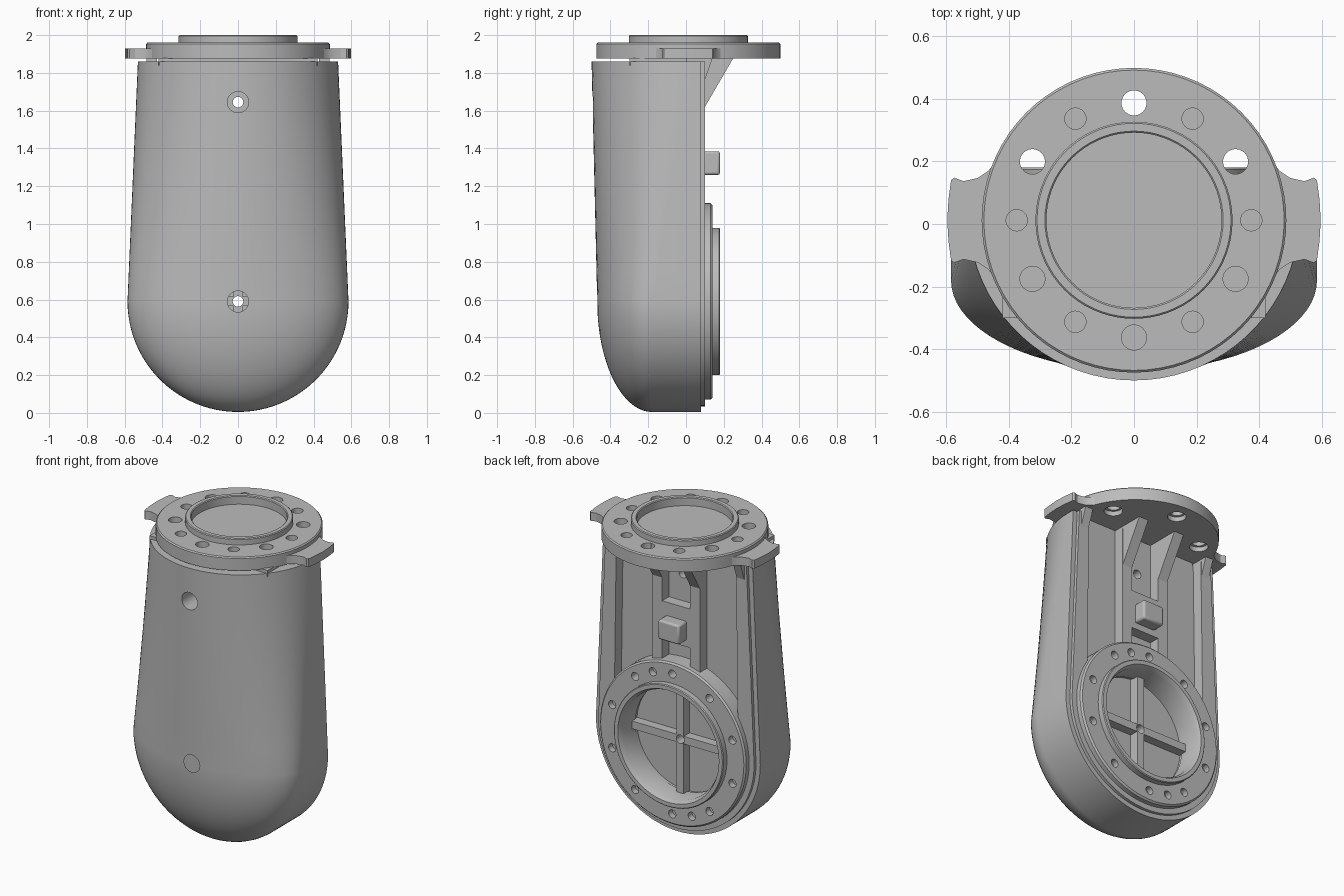
import bpy, bmesh, math
from mathutils import Vector

if "Cube" in bpy.data.objects:
    bpy.data.objects.remove(bpy.data.objects["Cube"], do_unlink=True)

grey = bpy.data.materials.new("cast_grey")
grey.use_nodes = True
colour = (0.5, 0.5, 0.5, 1)
grey.diffuse_color = colour
grey.node_tree.nodes["Principled BSDF"].inputs["Base Color"].default_value = colour

AXIS_Z = 0.59       # height of the round end's centre
R_LOW, R_TOP = 0.585, 0.53
TOP, BACK = 1.86, 0.08
FLANGE_Y = 0.012


def finish(name, bm):
    bmesh.ops.remove_doubles(bm, verts=bm.verts[:], dist=1e-5)
    bmesh.ops.recalc_face_normals(bm, faces=bm.faces[:])
    mesh = bpy.data.meshes.new(name)
    bm.to_mesh(mesh)
    bm.free()
    mesh.materials.append(grey)
    ob = bpy.data.objects.new(name, mesh)
    bpy.context.collection.objects.link(ob)
    return ob


def prism(name, outline, axis, lo, hi):
    """Extrude a 2D outline along an axis; the outline lies in the other two axes."""
    def place(p, h):
        q = list(p)
        q.insert(axis, h)
        return q
    bm = bmesh.new()
    a = [bm.verts.new(place(p, lo)) for p in outline]
    b = [bm.verts.new(place(p, hi)) for p in outline]
    bm.faces.new(a)
    bm.faces.new(b)
    n = len(a)
    for i in range(n):
        j = (i + 1) % n
        bm.faces.new((a[i], a[j], b[j], b[i]))
    return finish(name, bm)


def box(name, x0, x1, y0, y1, z0, z1):
    return prism(name, [(x0, y0), (x1, y0), (x1, y1), (x0, y1)], 2, z0, z1)


def circle(cx, cy, r, n=32):
    return [(cx + r * math.cos(2 * math.pi * i / n), cy + r * math.sin(2 * math.pi * i / n))
            for i in range(n)]


def lathe(name, profile, axis, centre, closed, n=72):
    """Turn (radius, height) points around the y or z axis."""
    bm = bmesh.new()
    rows = []
    for c, s in circle(0, 0, 1, n):
        row = []
        for r, h in profile:
            p = (r * c, h, r * s) if axis == 1 else (r * c, r * s, h)
            row.append(bm.verts.new(Vector(p) + Vector(centre)))
        rows.append(row)
    m = len(profile)
    for i in range(n):
        a, b = rows[i], rows[(i + 1) % n]
        for k in range(m if closed else m - 1):
            l = (k + 1) % m
            bm.faces.new((a[k], b[k], b[l], a[l]))
    return finish(name, bm)


def cut(ob, cutters):
    for c in cutters:
        c.hide_render = True
        mod = ob.modifiers.new("cut", 'BOOLEAN')
        mod.operation = 'DIFFERENCE'
        mod.solver = 'EXACT'
        mod.object = c
        bpy.context.view_layer.objects.active = ob
        bpy.ops.object.modifier_apply(modifier=mod.name)


def mirror_x(points):
    return [(-x, y) for x, y in points]


# Front cover: a rounded section turned at the bottom and lofted to the top
def section(k, steps=20):
    if k == 0:
        return (R_LOW, BACK), (R_TOP, BACK)
    t = math.pi / 2 * (k - 1) / (steps - 1)
    c, s = math.cos(t), math.sin(t)
    return (R_LOW * c, -0.18 - 0.29 * s), (R_TOP * c, 0.03 - 0.53 * s)


def cover_row(lift, angle):
    row = []
    for k in range(21):
        (rb, yb), (rt, yt) = section(k)
        r, y = rb + (rt - rb) * lift, yb + (yt - yb) * lift
        row.append((r * math.cos(angle), y,
                    AXIS_Z + (TOP - AXIS_Z) * lift + r * math.sin(angle)))
    return row


lifts = [1 - i / 8 for i in range(8)]
stations = [(l, 0) for l in lifts] + [(0, -math.pi * i / 48) for i in range(49)]
stations += [(l, -math.pi) for l in reversed(lifts)]
bm = bmesh.new()
rows = [[bm.verts.new(p) for p in cover_row(*s)] for s in stations]
for a, b in zip(rows, rows[1:]):
    for k in range(20):
        bm.faces.new((a[k], a[k + 1], b[k + 1], b[k]))
bm.faces.new([r[0] for r in rows])
bm.faces.new(rows[0] + rows[-1][:-1][::-1])
cover = finish("front_cover", bm)

# Back plate, set in a little from the cover edge
inset = 0.03
low = [((R_LOW - inset) * math.cos(-math.pi * i / 48),
        AXIS_Z + (R_LOW - inset) * math.sin(-math.pi * i / 48)) for i in range(49)]
plate = prism("back_plate", [(R_TOP - inset, TOP)] + low + [(inset - R_TOP, TOP)], 1, 0.07, 0.1)

# Pockets between the ribs, the round well and the bolt bores
pocket = [(0.17, 1.9), (0.17, 0.95), (0.38, 0.76), (0.42, 0.76), (0.44, 0.79), (0.425, 1.9)]
pockets = [prism("side_pocket_cutter", p, 1, 0.03, 0.3) for p in (pocket, mirror_x(pocket))]
pockets += [box("middle_pocket_cutter", -0.1, 0.1, 0.03, 0.3, z0, z1)
            for z0, z1 in ((1.47, 1.9), (1.0, 1.22))]
well = prism("well_cutter", circle(0, AXIS_Z, 0.35, 72), 1, 0.0, 0.3)
bores = [prism("bore_cutter", circle(0, z, 0.028), 1, -0.7, 0.4) for z in (AXIS_Z, 1.645)]
sinks = [prism("sink_cutter", circle(0, z, 0.056), 1, -0.7, -0.36) for z in (AXIS_Z, 1.645)]
cut(cover, pockets + [well] + bores + sinks)
cut(plate, pockets + [well] + bores)

# Round mounting ring with its lip
ring = lathe("mounting_ring", [(0.52, 0.02), (0.52, 0.13), (0.51, 0.14), (0.39, 0.14), (0.39, 0.175),
                               (0.385, 0.18), (0.36, 0.18), (0.345, 0.15), (0.345, 0.02)],
             1, (0, 0, AXIS_Z), True)
angles = [18 + 36 * i for i in range(10)] + [72, 252]
ring_cutters = [prism("ring_hole_cutter",
                      circle(0.45 * math.cos(math.radians(a)),
                             AXIS_Z + 0.45 * math.sin(math.radians(a)), 0.026, 20), 1, 0.06, 0.3)
                for a in angles]
cut(ring, ring_cutters)

# Crossed ribs in the well
cross = [box("upright_rib", -0.025, 0.025, -0.01, 0.06, AXIS_Z - 0.348, AXIS_Z + 0.348),
         box("level_rib", -0.348, 0.348, -0.01, 0.058, AXIS_Z - 0.025, AXIS_Z + 0.025)]
for rib in cross:
    cut(rib, bores[:1])

# Stop block on the back
stop = box("stop_block", -0.075, 0.075, 0.09, 0.18, 1.26, 1.385)
bev = stop.modifiers.new("soft_edges", 'BEVEL')
bev.width, bev.segments = 0.012, 2

# Top flange with a raised lip
flange = lathe("top_flange", [(0, 1.945), (0.28, 1.945), (0.28, 1.995), (0.285, 2), (0.31, 2),
                              (0.315, 1.995), (0.315, 1.96), (0.48, 1.96), (0.487, 1.953),
                              (0.487, 1.875), (0, 1.875)], 2, (0, FLANGE_Y, 0), False)
flange_cutters = []
for i in range(12):
    a = math.radians(30 * i)
    x, y = 0.375 * math.cos(a), FLANGE_Y + 0.375 * math.sin(a)
    if i % 2:
        flange_cutters.append(prism("through_hole_cutter", circle(x, y, 0.04), 2, 1.8, 2.1))
        flange_cutters.append(prism("recess_cutter", circle(x, y, 0.055), 2, 1.8, 1.905))
    else:
        flange_cutters.append(prism("blind_hole_cutter", circle(x, y, 0.034), 2, 1.91, 2.1))
cut(flange, flange_cutters)

# Side tabs of the flange
half = [(0.44, 0.205), (0.465, 0.17), (0.5, 0.147), (0.545, 0.137), (0.575, 0.148),
        (0.585, 0.14), (0.593, 0.08), (0.597, 0.012)]
tab = half + [(x, 2 * FLANGE_Y - y) for x, y in half[-2::-1]]
tabs = [prism(n, p, 2, 1.876, 1.93)
        for n, p in (("left_tab", tab), ("right_tab", mirror_x(tab)))]

# Neck and gussets that carry the flange
neck = box("neck", -0.42, 0.42, -0.3, 0.03, 1.84, 1.88)
cut(neck, [c for c in flange_cutters if c.name.startswith("through")])
gussets = []
inner = [(0.0, 1.62), (0.1, 1.62), (0.25, 1.877), (0.0, 1.877)]
outer = [(0.0, 1.7), (0.085, 1.72), (0.14, 1.877), (0.0, 1.877)]
for side, s in (("left", 1), ("right", -1)):
    gussets.append(prism(side + "_inner_gusset", inner, 0, s * 0.1, s * 0.168))
    gussets.append(prism(side + "_outer_gusset", outer, 0, s * 0.43, s * 0.485))

# Drop the cutters and smooth the rounded surfaces
for c in pockets + [well] + bores + sinks + ring_cutters + flange_cutters:
    bpy.data.objects.remove(c, do_unlink=True)
bpy.ops.object.select_all(action='DESELECT')
for ob in [cover, plate, ring, flange, stop, neck] + cross + tabs + gussets:
    ob.select_set(True)
bpy.context.view_layer.objects.active = cover
bpy.ops.object.shade_smooth_by_angle(angle=math.radians(30))
